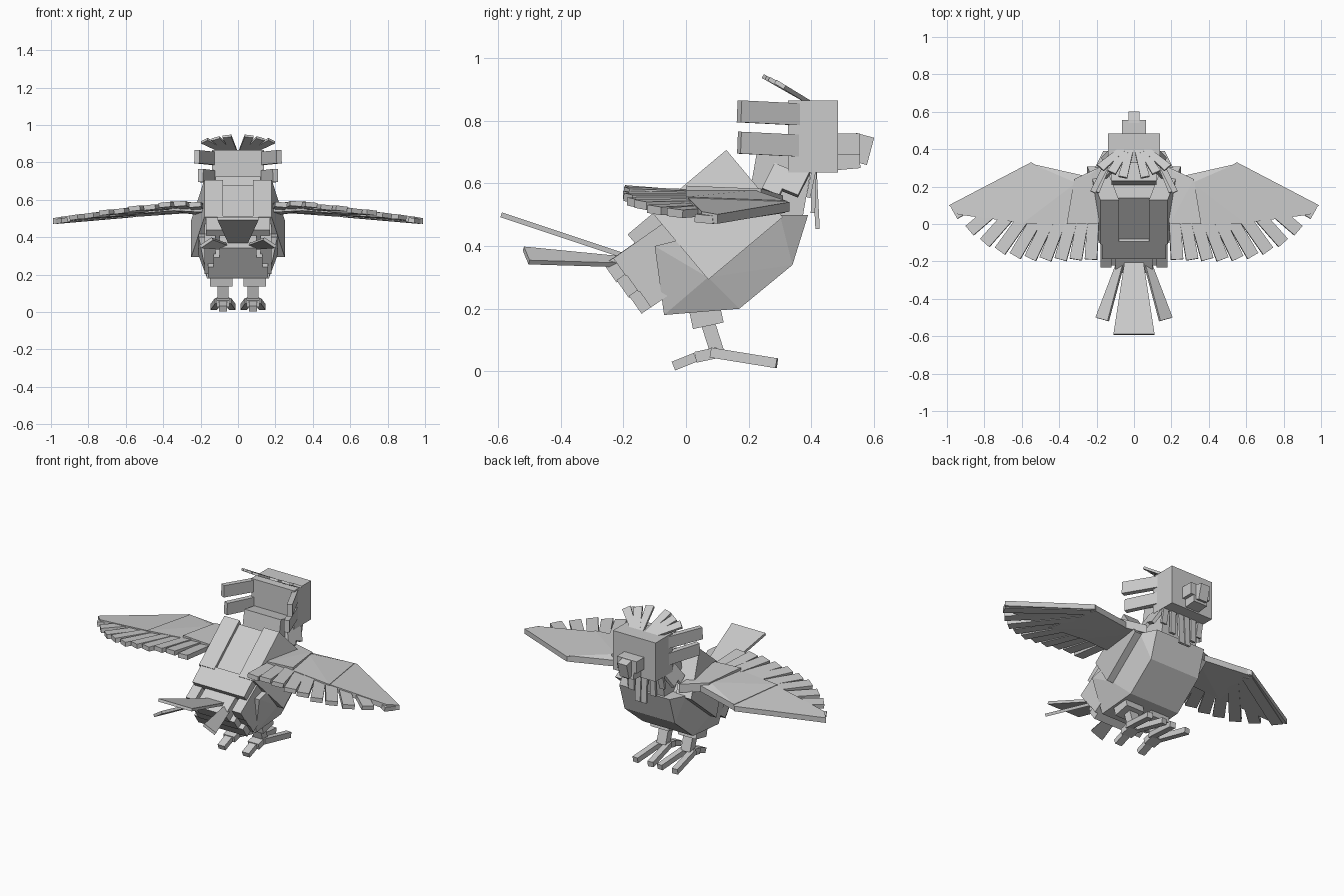
import bpy, bmesh
from itertools import product
from math import radians
from mathutils import Matrix, Vector

default_cube = bpy.data.objects.get("Cube")
if default_cube:
    bpy.data.objects.remove(default_cube)

colour = (.6, .6, .6, 1)
grey = bpy.data.materials.new("plain_grey")
grey.use_nodes = True
grey.diffuse_color = colour
grey.node_tree.nodes["Principled BSDF"].inputs["Base Color"].default_value = colour
SIDES = (-.5, .5)


def hull(name, points, mirror=False):
    """Flat-faced solid around a few points, optionally mirrored left to right."""
    bm = bmesh.new()
    for point in points:
        bm.verts.new(point)
    bmesh.ops.convex_hull(bm, input=bm.verts)
    bmesh.ops.dissolve_limit(bm, angle_limit=.01, verts=bm.verts, edges=bm.edges)
    bmesh.ops.recalc_face_normals(bm, faces=bm.faces)
    mesh = bpy.data.meshes.new(name)
    bm.to_mesh(mesh)
    bm.free()
    mesh.materials.append(grey)
    part = bpy.data.objects.new(name, mesh)
    bpy.context.collection.objects.link(part)
    if mirror:
        modifier = part.modifiers.new("mirror", "MIRROR")
        modifier.use_mirror_merge = False


def block(name, y, z, length, height, width, tilt=0, x=0, lean=0):
    """Box pitched by tilt degrees; lean moves its lower side outward.
    A box away from the middle is mirrored."""
    turn = Matrix.Rotation(radians(tilt), 3, "X")
    centre = Vector((x, y, z))
    corners = [centre + turn @ Vector((a * width - c * lean, b * length, c * height))
               for a, b, c in product(SIDES, repeat=3)]
    hull(name, corners, mirror=x > 0)


def bar(name, start, end, width, thick, flare=1, side=(1, 0, 0)):
    """Box from start to end, its width along side, flaring towards the end.
    A bar away from the middle is mirrored."""
    start, end, side = Vector(start), Vector(end), Vector(side)
    along = (end - start).normalized()
    side = (side - along * side.dot(along)).normalized()
    up = side.cross(along)
    corners = [place + side * a * width * size + up * b * thick
               for place, size in ((start, 1), (end, flare))
               for a, b in product(SIDES, repeat=2)]
    hull(name, corners, mirror=end.x > 0)


# Chest: a narrow keel in front of a wider ridge
keel = [(.39, .5), (.34, .34), (.17, .2), (-.07, .18)]
ridge = [(.3, .5), (.07, .3), (-.1, .4)]
hull("chest", [(a * width, y, z) for width, line in ((.33, keel), (.42, ridge))
               for y, z in line for a in SIDES])

# Back, shoulders and rump share one pitch
PITCH = 40
block("back", .1, .49, .3, .24, .34, PITCH)
block("shoulder_slab", .1, .5, .31, .28, .1, PITCH, x=.165, lean=.07)
block("rump", -.06, .38, .12, .25, .34, PITCH)
for row in range(3):
    y, z = -.16 + .04 * row, .37 - .05 * row
    block("tail_cover", y, z, .2, .07, .2 + .06 * row, PITCH - 5)
    block("rump_feather", y + .03, z + .02, .2, .07, .06, PITCH - 5, x=.15)

# Tail feathers
bar("middle_tail_feather", (0, -.2, .37), (0, -.59, .5), .1, .016, flare=2.2)
bar("side_tail_feather", (.07, -.2, .35), (.17, -.51, .37), .04, .016, flare=2, side=(1, 0, -.6))

# Neck, head and beak
block("neck", .3, .6, .18, .22, .24, tilt=-10)
block("head", .405, .75, .16, .23, .28)
block("upper_beak", .51, .725, .09, .07, .13)
block("beak_tip", .56, .71, .06, .09, .06, tilt=-15)
block("lower_beak", .51, .67, .09, .05, .09, tilt=5)

# Cheek feathers sweep back from the head
for reach, height in ((.22, .83), (.2, .73)):
    bar("cheek_feather", (.12, .37, height - .01), (reach, .17, height), .07, .03, side=(0, 0, 1))

# Crest, throat and neck feathers fan out from the middle
for step in range(3):
    spread = .06 + .06 * step
    bar("crest_feather", (spread / 3, .4, .855), (spread, .25 + .025 * step, .94 - .012 * step),
        .035, .014, flare=1.4)
    spread = .02 + .05 * step
    bar("throat_feather", (spread, .41, .65), (spread, .42 - .015 * step, .455 + .05 * step),
        .035, .014)
for y in (.27, .33):
    bar("neck_feather", (.12, y + .04, .65), (.16, y, .57), .06, .02, side=(0, 1, 0))


# Wings lie on a surface that drops towards the tip and the root
def on_wing(x, y, lift=0):
    droop = .12 * max(x - .3, 0) + .15 * max(.3 - x, 0)
    return Vector((x, y, .575 - droop - .06 * y + lift))


def plate(name, outline, thick):
    hull(name, [on_wing(x, y, thick * a) for x, y in outline for a in SIDES], mirror=True)


plate("shoulder_joint", [(.17, .31), (.23, .27), (.32, .24), (.36, 0), (.19, 0)], .05)
plate("arm_plate", [(.23, .25), (.31, .22), (.54, .32), (.6, 0), (.25, 0)], .036)
plate("hand_plate", [(.45, .27), (.55, .33), (.99, .1), (.94, .05), (.55, 0)], .03)

# Flight feathers follow a curved trailing edge
feathers = 10
for index in range(feathers):
    inward = index / (feathers - 1)
    lift = .004 * (index % 2) - .006
    x = .96 - .73 * inward
    y = -.19 + .26 * (max(x - .4, 0) / .57) ** 3
    bar("flight_feather", on_wing(.55 - .34 * inward, .29 - .13 * inward, lift),
        on_wing(x, y, lift), .06, .026, flare=1.1, side=(1, 1, -.15))

# Legs and feet
block("thigh", .065, .175, .1, .06, .12, tilt=12, x=.09)
ankle = Vector((.08, .1, .06))
heel = Vector((.08, .03, .045))
bar("shin", (.08, .065, .17), ankle, .06, .045)
bar("foot", heel, ankle, .07, .035)
bar("back_toe", heel, (.08, -.04, .017), .045, .03)
for splay in (-.05, .05):
    bar("front_toe", ankle + Vector((splay / 2, -.02, 0)), (.08 + splay, .29, .026), .035, .032)
